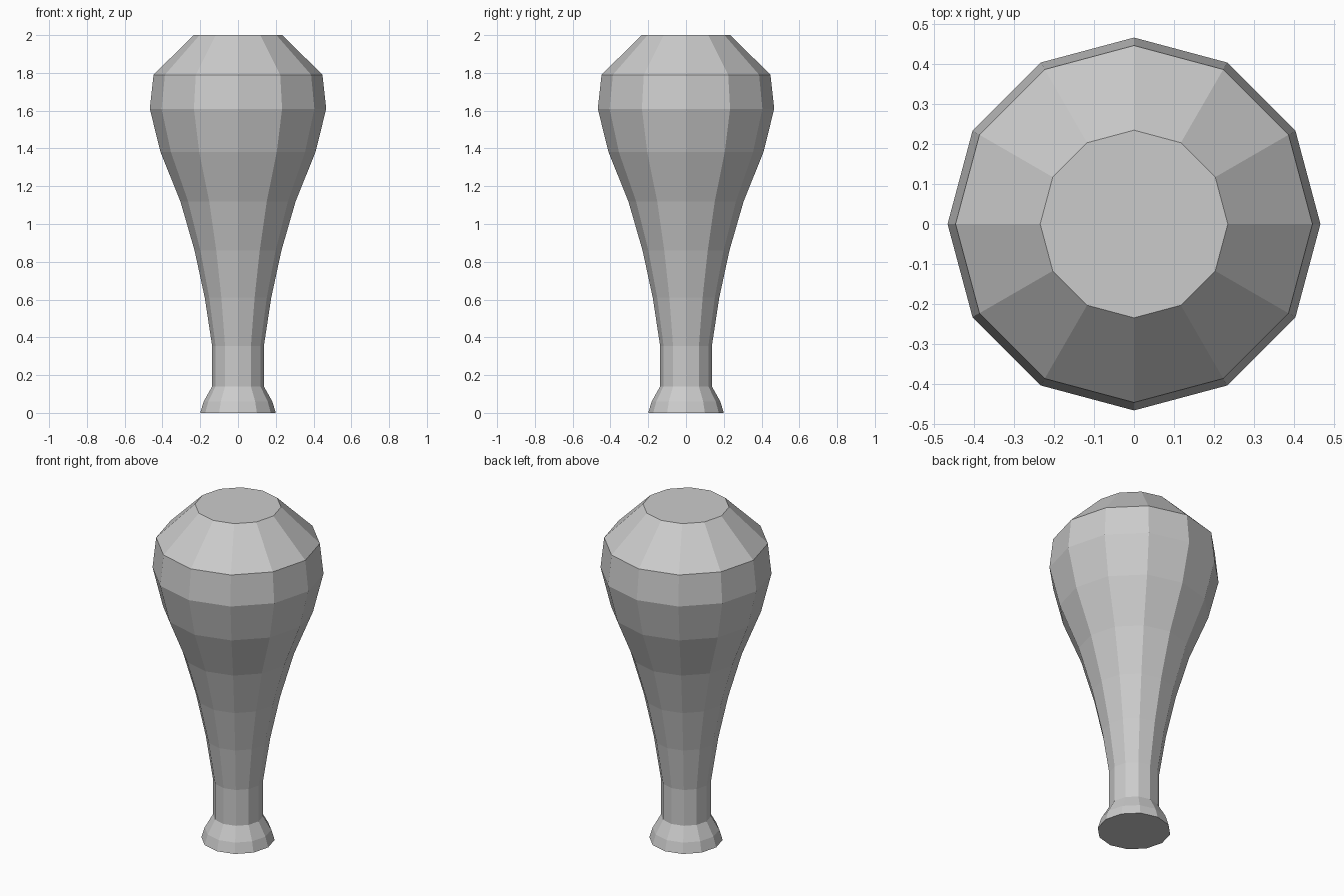
import bpy, bmesh
from math import cos, sin, tau

if "Cube" in bpy.data.objects:
    bpy.data.objects.remove(bpy.data.objects["Cube"])

SIDES = 12

# Profile of the turned body as (radius, height), foot to top
PROFILE = [(0.2, 0), (0.182, 0.06), (0.137, 0.14), (0.137, 0.355),
           (0.176, 0.61), (0.23, 0.86), (0.305, 1.12), (0.41, 1.38),
           (0.467, 1.61), (0.447, 1.79), (0.235, 2.0)]


def lathe(name, profile, sides):
    bm = bmesh.new()
    rings = [[bm.verts.new((r * cos(tau * i / sides), r * sin(tau * i / sides), z))
              for i in range(sides)] for r, z in profile]
    for low, high in zip(rings, rings[1:]):
        for i in range(sides):
            j = (i + 1) % sides
            bm.faces.new((low[i], low[j], high[j], high[i]))
    # Flat caps at foot and top
    bm.faces.new(rings[0][::-1])
    bm.faces.new(rings[-1])
    mesh = bpy.data.meshes.new(name)
    bm.to_mesh(mesh)
    bm.free()
    obj = bpy.data.objects.new(name, mesh)
    bpy.context.collection.objects.link(obj)
    return obj


# Faceted club-shaped body with flared foot
lathe("turned_body", PROFILE, SIDES)
